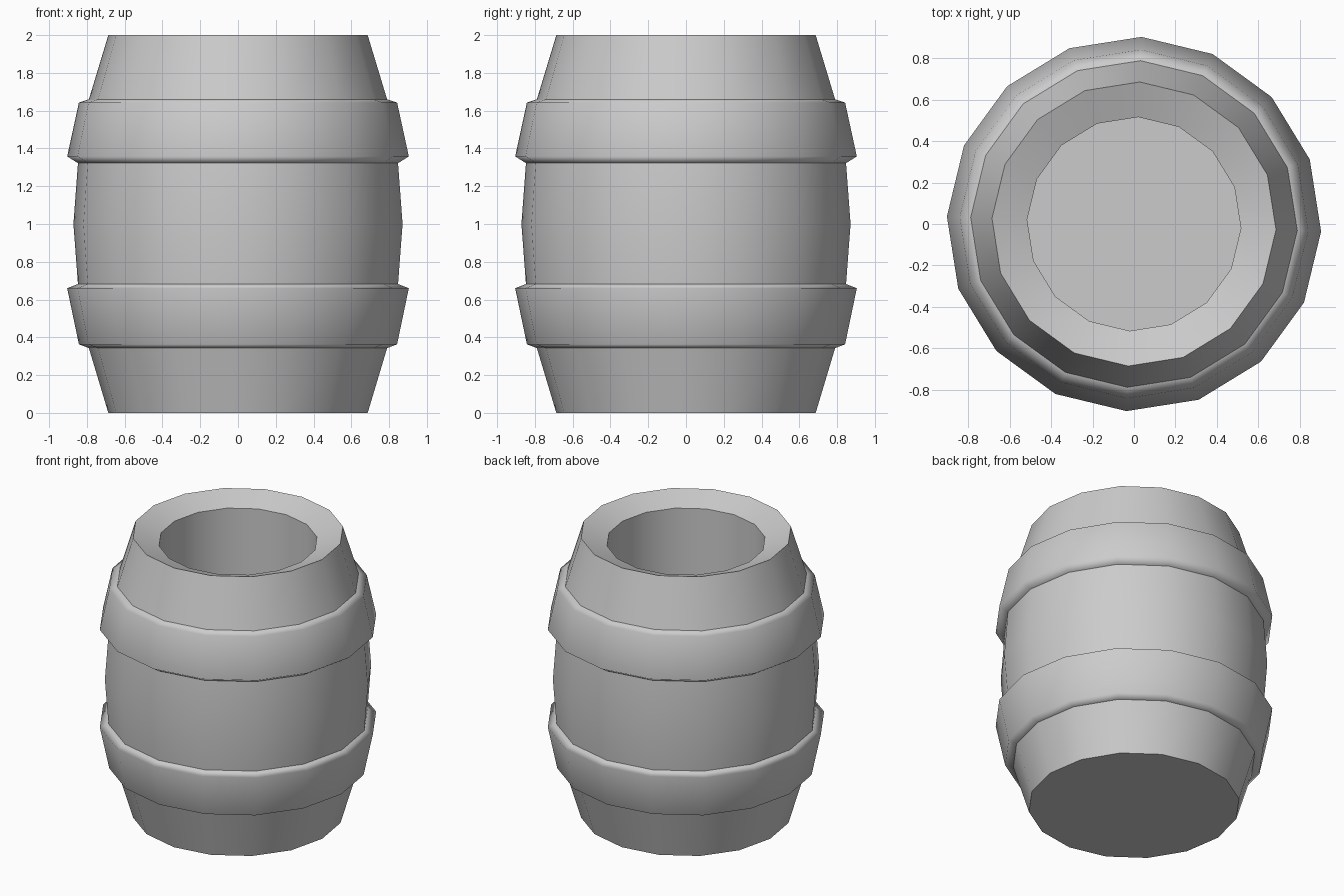
import bpy, bmesh
from math import cos, sin, radians, tau

if "Cube" in bpy.data.objects:
    bpy.data.objects.remove(bpy.data.objects["Cube"])

SIDES = 16
TURN = radians(-2.3)


def lathe(name, profile):
    """Spin (radius, z, sharp) points round z and cap both ends."""
    bm = bmesh.new()
    rings = []
    for r, z, _ in profile:
        angles = [TURN + tau * i / SIDES for i in range(SIDES)]
        rings.append([bm.verts.new((r * cos(a), r * sin(a), z)) for a in angles])
    for low, high in zip(rings, rings[1:]):
        for i in range(SIDES):
            j = (i + 1) % SIDES
            bm.faces.new((low[i], low[j], high[j], high[i]))
    bm.faces.new(rings[0][::-1])
    bm.faces.new(rings[-1])
    bmesh.ops.recalc_face_normals(bm, faces=bm.faces[:])
    for f in bm.faces:
        f.smooth = True
    # crease the rings flagged as sharp
    for ring, (_, _, sharp) in zip(rings, profile):
        for i in range(SIDES):
            bm.edges.get((ring[i], ring[(i + 1) % SIDES])).smooth = not sharp
    mesh = bpy.data.meshes.new(name)
    bm.to_mesh(mesh)
    bm.free()
    obj = bpy.data.objects.new(name, mesh)
    bpy.context.collection.objects.link(obj)
    # large faces dominate the shading, so the hoops look flat with soft rims
    weighted = obj.modifiers.new("weighted_normals", 'WEIGHTED_NORMAL')
    weighted.keep_sharp = True
    return obj


# outside, bottom to top: tapered base, hoop, bulging staves, hoop, tapered top
base = [(0.687, 0.0, True)]
lower_hoop = [(0.79, 0.343, True), (0.843, 0.363, False),
              (0.905, 0.66, False), (0.848, 0.682, True)]
middle = [(0.872, 1.0, False)]
upper_hoop = [(0.848, 1.322, True), (0.905, 1.358, False),
              (0.843, 1.643, False), (0.79, 1.66, True)]
top = [(0.687, 2.0, True)]

# sunken lid, hollow wall and floor
inside = [(0.517, 1.935, True), (0.517, 0.5, True)]

lathe("barrel", base + lower_hoop + middle + upper_hoop + top + inside)
